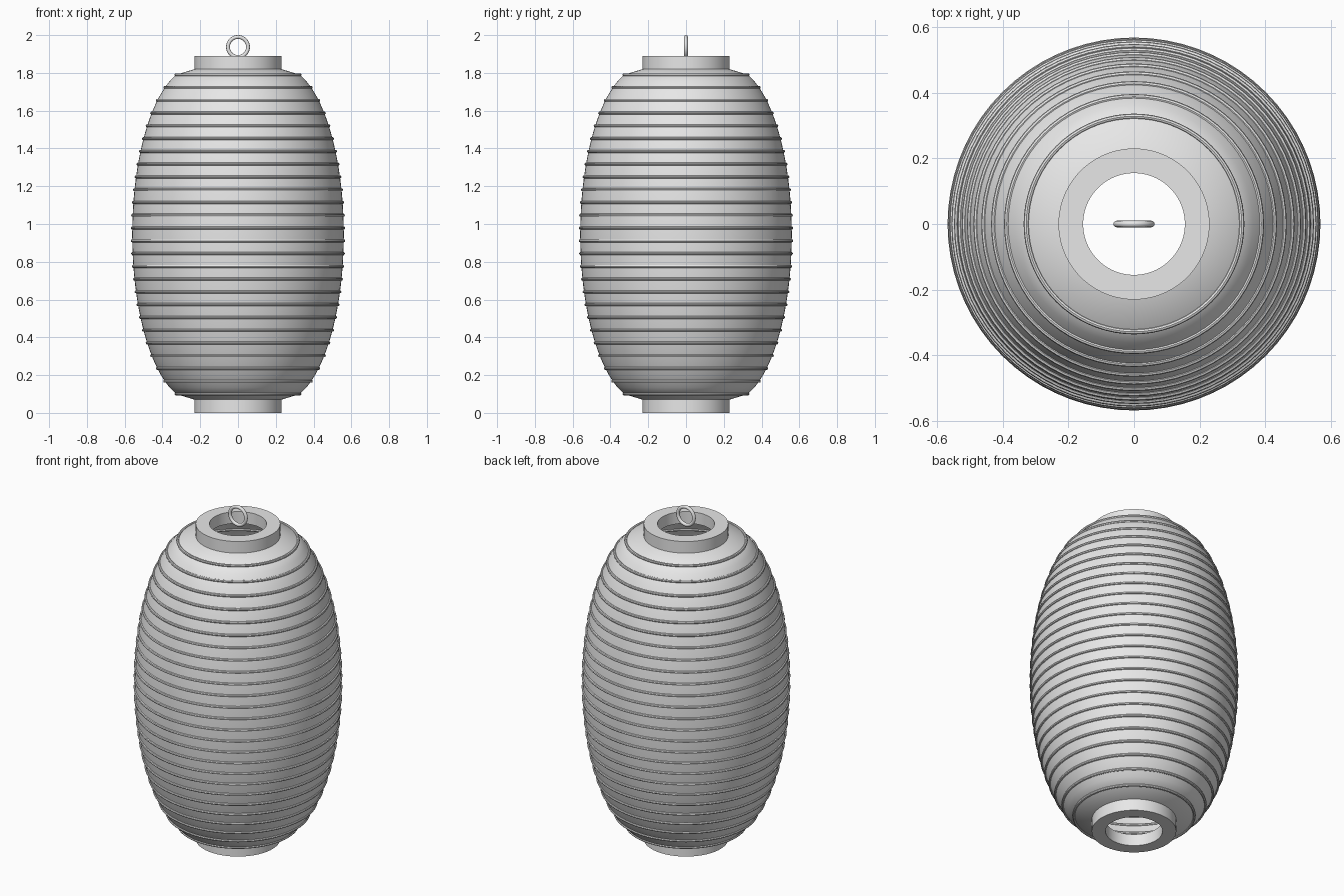
import bpy, bmesh, math

if "Cube" in bpy.data.objects:
    bpy.data.objects.remove(bpy.data.objects["Cube"])

paper = bpy.data.materials.new("light_grey")
paper.diffuse_color = (0.8, 0.8, 0.8, 1)
paper.use_nodes = True
paper.node_tree.nodes["Principled BSDF"].inputs["Base Color"].default_value = paper.diffuse_color

SIDES = 72
MID, HALF = 0.945, 0.885          # centre height and half height of the bulge


def radius(z):
    t = (z - MID) / HALF
    return 0.23 + 0.33 * math.sqrt(max(0, 1 - t * t))


def finish(obj, name, angle=40):
    obj.name = name
    obj.data.materials.clear()
    obj.data.materials.append(paper)
    bpy.ops.object.select_all(action='DESELECT')
    obj.select_set(True)
    bpy.context.view_layer.objects.active = obj
    bpy.ops.object.shade_smooth_by_angle(angle=math.radians(angle))


def lathe(name, profile, closed=False):
    """Spin (radius, height) points, listed bottom to top on the outside, around z."""
    bm = bmesh.new()
    rings = [[bm.verts.new((r * math.cos(a), r * math.sin(a), z))
              for a in (2 * math.pi * i / SIDES for i in range(SIDES))]
             for r, z in profile]
    pairs = list(zip(rings, rings[1:]))
    if closed:
        pairs.append((rings[-1], rings[0]))
    for lo, hi in pairs:
        for i in range(SIDES):
            j = (i + 1) % SIDES
            bm.faces.new((lo[i], lo[j], hi[j], hi[i]))
    mesh = bpy.data.meshes.new(name)
    bm.to_mesh(mesh)
    bm.free()
    obj = bpy.data.objects.new(name, mesh)
    bpy.context.collection.objects.link(obj)
    finish(obj, name)


# Paper shade: open barrel with short cones running into the end rings
Z0, Z1, RIBS = 0.1, 1.79, 26
steps = 50
barrel = [Z0 + (Z1 - Z0) * i / steps for i in range(steps + 1)]
lathe("paper_shade",
      [(0.23, 0.07)] + [(radius(z), z) for z in barrel] + [(0.23, 1.82)])

# Thin hoops around the shade
for i in range(RIBS):
    z = Z0 + (Z1 - Z0) * i / (RIBS - 1)
    r = radius(z)
    hoop = [(r + 0.008 * math.cos(a), z + 0.008 * math.sin(a))
            for a in (math.pi * k / 4 for k in range(8))]
    lathe(f"hoop_{i + 1}", hoop, closed=True)

# Flat end rings, open in the middle
for name, low, high in (("bottom_ring", 0, 0.07), ("top_ring", 1.82, 1.89)):
    lathe(name, [(0.23, low), (0.23, high), (0.155, high), (0.155, low)], closed=True)

# Hanging loop standing in the front plane
bpy.ops.mesh.primitive_torus_add(major_radius=0.053, minor_radius=0.01,
                                 major_segments=40, minor_segments=12,
                                 location=(0, 0, 1.937), rotation=(math.pi / 2, 0, 0))
finish(bpy.context.object, "hanging_loop", 60)
